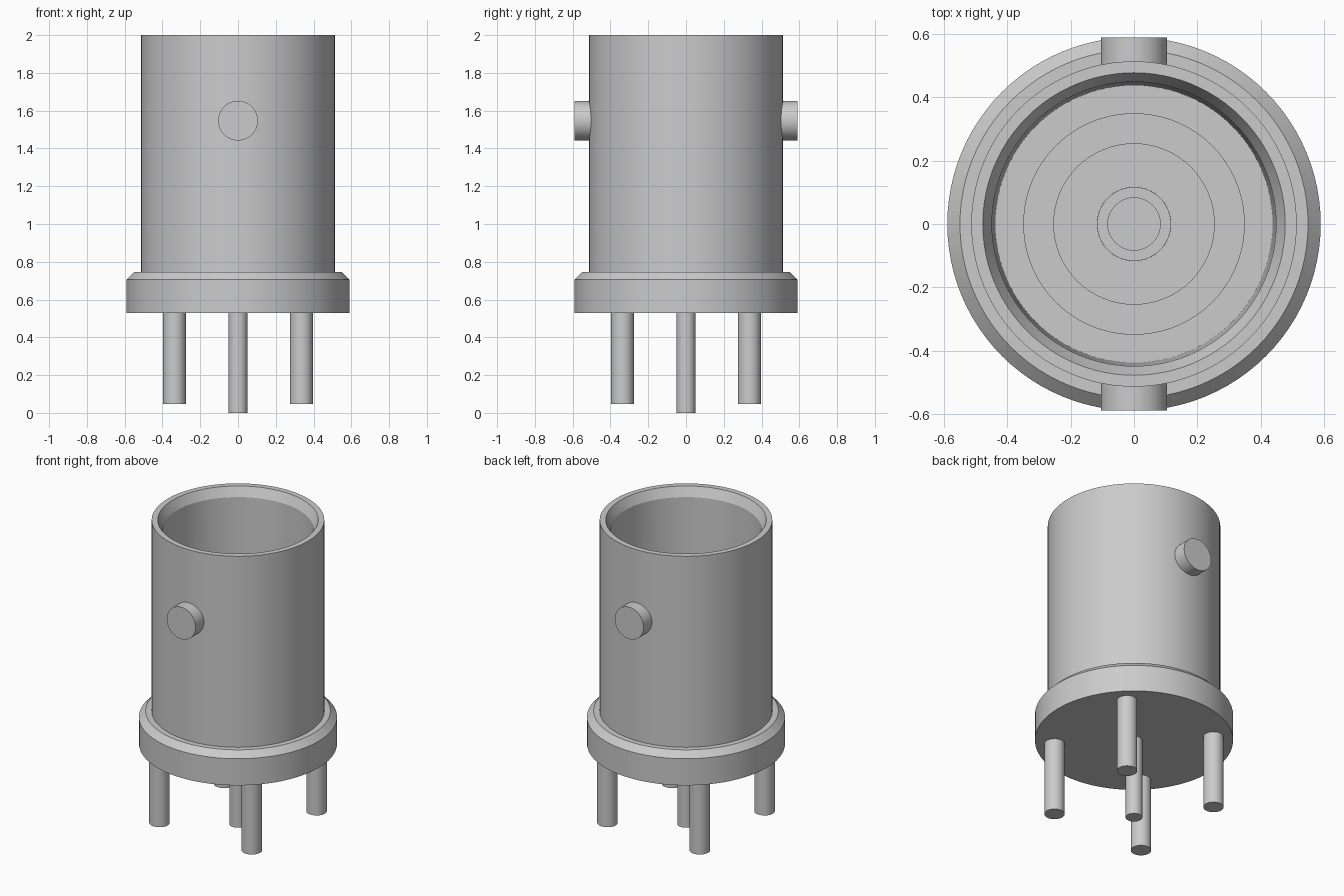
import bpy
import bmesh
import math
from mathutils import Matrix

cube = bpy.data.objects.get("Cube")
if cube:
    bpy.data.objects.remove(cube, do_unlink=True)

metal = bpy.data.materials.new("plain grey")
metal.use_nodes = True
GREY = (0.6, 0.6, 0.6, 1)
metal.diffuse_color = GREY
for node in metal.node_tree.nodes:
    if node.type == "BSDF_PRINCIPLED":
        node.inputs["Base Color"].default_value = GREY


def lathe(name, profile, sides, transform=Matrix()):
    """Revolve (radius, height) points about z; points on the axis become a pole."""
    bm = bmesh.new()
    verts = [bm.verts.new((r, 0, z)) for r, z in profile]
    edges = [bm.edges.new(pair) for pair in zip(verts, verts[1:])]
    bmesh.ops.spin(bm, geom=verts + edges, cent=(0, 0, 0), axis=(0, 0, 1),
                   angle=math.tau, steps=sides, use_merge=True)
    bmesh.ops.remove_doubles(bm, verts=bm.verts[:], dist=0.0001)
    bmesh.ops.recalc_face_normals(bm, faces=bm.faces[:])
    bm.transform(transform)
    mesh = bpy.data.meshes.new(name)
    bm.to_mesh(mesh)
    bm.free()
    mesh.materials.append(metal)
    obj = bpy.data.objects.new(name, mesh)
    bpy.context.collection.objects.link(obj)
    bpy.ops.object.select_all(action="DESELECT")
    obj.select_set(True)
    bpy.context.view_layer.objects.active = obj
    bpy.ops.object.shade_smooth_by_angle(angle=math.radians(20))
    return obj


def rod(name, radius, low, high, transform=Matrix(), sides=32):
    return lathe(name, [(0, low), (radius, low), (radius, high), (0, high)],
                 sides, transform)


# Flanged shell with a chamfered mouth and a stepped floor
lathe("shell", [
    (0, 0.53), (0.59, 0.53), (0.59, 0.705), (0.55, 0.745), (0.514, 0.745),
    (0.514, 2.0), (0.478, 2.0), (0.449, 1.94), (0.438, 0.95),
    (0.35, 0.95), (0.35, 1.02), (0, 1.02)], 96)

# Insulator tube around the hollow contact
lathe("insulator", [
    (0.255, 1.0), (0.255, 1.45), (0.117, 1.45), (0.117, 1.0)], 64)
lathe("contact_socket", [
    (0.117, 1.0), (0.117, 1.47), (0.083, 1.47), (0.083, 1.1), (0, 1.1)], 48)

# Bayonet lugs on the front and back
for name, turn in (("front_lug", 90), ("back_lug", -90)):
    place = Matrix.Translation((0, 0, 1.547)) @ Matrix.Rotation(
        math.radians(turn), 4, "X")
    rod(name, 0.105, 0.47, 0.59, place, 48)

# Pins under the flange
rod("centre_pin", 0.05, 0, 0.54)
for side, x in (("left", 0.336), ("right", -0.336)):
    for end, y in (("front", -0.336), ("back", 0.336)):
        rod(f"{end}_{side}_pin", 0.061, 0.047, 0.54,
            Matrix.Translation((x, y, 0)))
